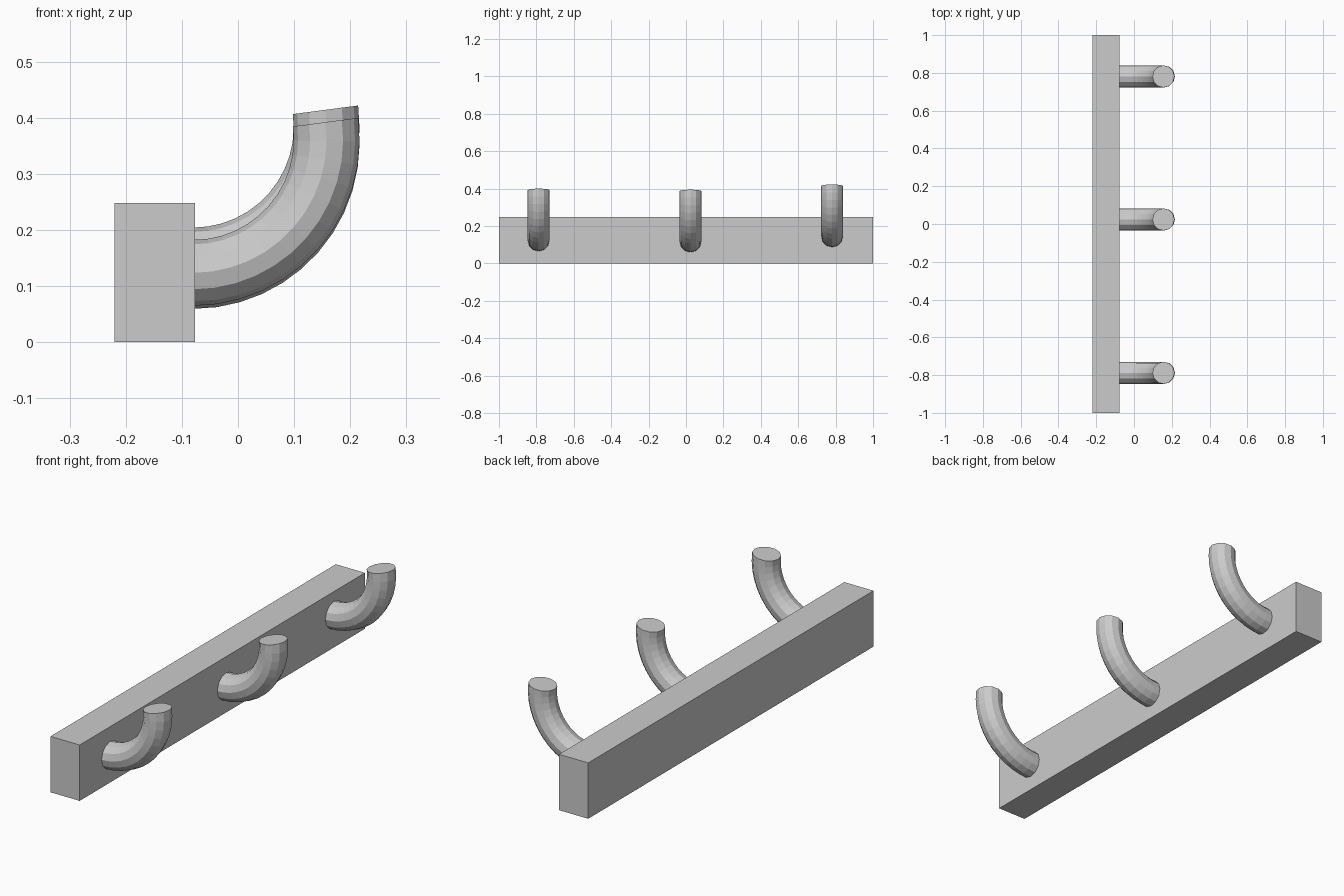
import bpy, bmesh
from math import radians
from mathutils import Matrix, Vector

if "Cube" in bpy.data.objects:
    bpy.data.objects.remove(bpy.data.objects["Cube"])

BEND = 0.2375      # radius of the hook's curve
TUBE = 0.0587      # radius of the hook's rod


def finish(bm, name):
    bmesh.ops.recalc_face_normals(bm, faces=bm.faces)
    mesh = bpy.data.meshes.new(name)
    bm.to_mesh(mesh)
    bm.free()
    obj = bpy.data.objects.new(name, mesh)
    bpy.context.collection.objects.link(obj)
    return obj


def hook(name, y, z):
    """Twelve-sided rod leaving the board level and curling just past upright."""
    bm = bmesh.new()
    start = Matrix.Translation((-0.0795, y, z)) @ Matrix.Rotation(radians(90), 4, 'Y')
    bmesh.ops.create_circle(bm, segments=12, radius=TUBE, matrix=start)
    bmesh.ops.spin(bm, geom=bm.verts[:] + bm.edges[:],
                   cent=Vector((-0.0795, y, z + BEND)), axis=(0, -1, 0),
                   angle=radians(97.5), steps=12)
    # close both ends
    bmesh.ops.holes_fill(bm, edges=[e for e in bm.edges if e.is_boundary], sides=0)
    return finish(bm, name)


# backing board
bm = bmesh.new()
bmesh.ops.create_cube(bm, size=1, matrix=Matrix.Translation((-0.1485, 0, 0.124))
                      @ Matrix.Diagonal((0.143, 2, 0.248, 1)))
finish(bm, "board")

# three slightly unevenly placed hooks
for name, y, z in (("hook_front", -0.788, 0.1235),
                   ("hook_middle", 0.024, 0.118),
                   ("hook_back", 0.781, 0.1455)):
    hook(name, y, z)
